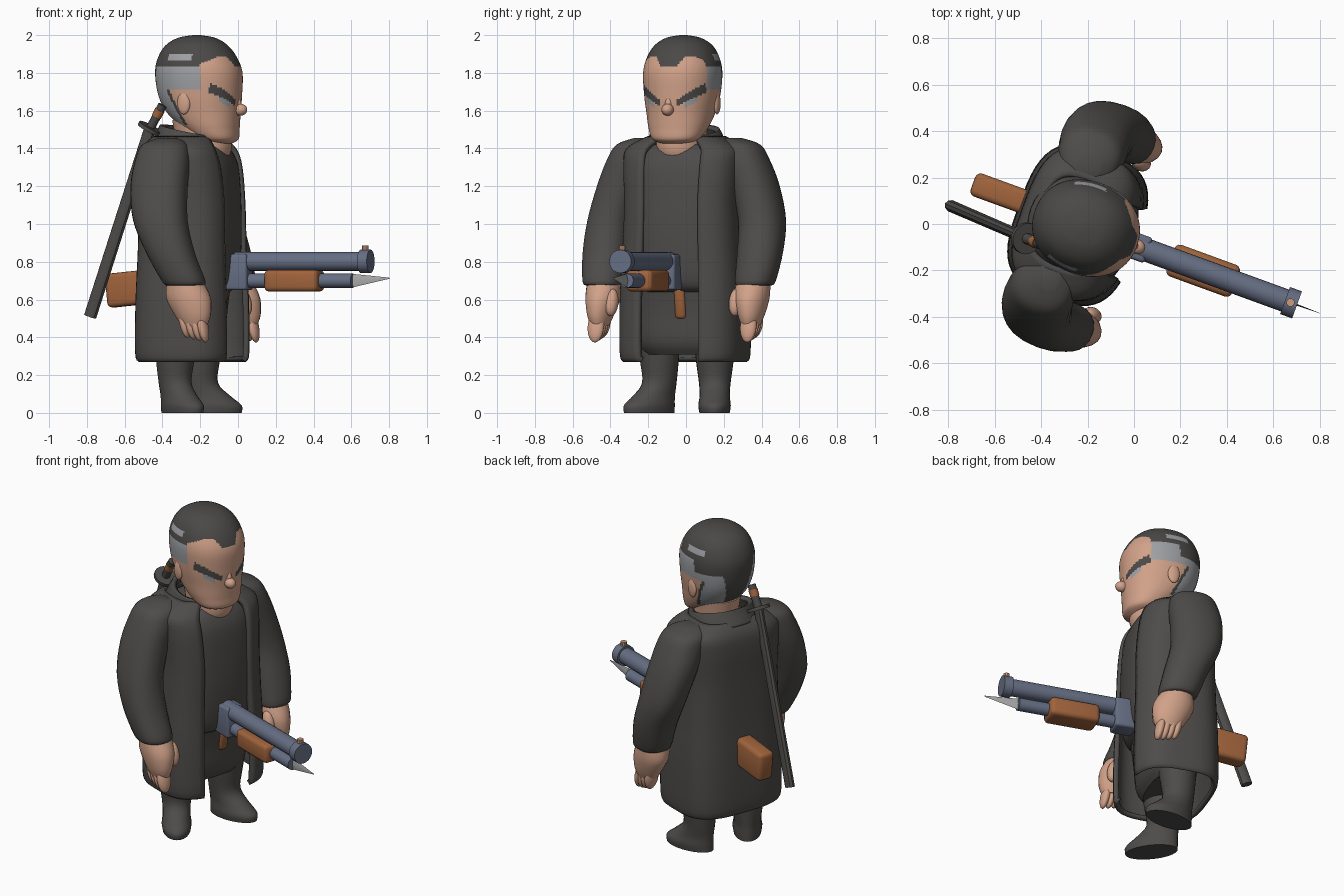
import bpy, bmesh, math
from mathutils import Matrix, Vector

if "Cube" in bpy.data.objects:
    bpy.data.objects.remove(bpy.data.objects["Cube"])

# The figure is built facing local +x, then turned and placed
PLACE = Matrix.Translation((-0.2, -0.02, 0)) @ Matrix.Rotation(math.radians(-20), 4, "Z")


def material(name, r, g, b):
    m = bpy.data.materials.new(name)
    m.use_nodes = True
    m.diffuse_color = (r, g, b, 1)
    m.node_tree.nodes["Principled BSDF"].inputs["Base Color"].default_value = (r, g, b, 1)
    return m


CLOTH = material("charcoal cloth", 0.075, 0.072, 0.068)
HAIR = material("dark hair", 0.068, 0.066, 0.063)
GREY = material("grey hair", 0.34, 0.35, 0.37)
SKIN = material("skin", 0.64, 0.36, 0.25)
WOOD = material("wood", 0.35, 0.125, 0.045)
STEEL = material("blue steel", 0.13, 0.155, 0.225)
BLADE = material("bright blade", 0.4, 0.4, 0.4)
BRASS = material("copper", 0.6, 0.34, 0.2)


def finish(name, bm, mats, matrix=Matrix(), angle=45):
    bm.transform(PLACE @ matrix)
    mesh = bpy.data.meshes.new(name)
    bm.to_mesh(mesh)
    bm.free()
    for m in mats:
        mesh.materials.append(m)
    ob = bpy.data.objects.new(name, mesh)
    bpy.context.scene.collection.objects.link(ob)
    bpy.ops.object.select_all(action="DESELECT")
    ob.select_set(True)
    bpy.context.view_layer.objects.active = ob
    bpy.ops.object.shade_smooth_by_angle(angle=math.radians(angle))
    return ob


def spline(keys, steps):
    """Catmull-Rom through tuples of numbers."""
    out = []
    last = len(keys) - 1
    for i in range(last):
        k = [keys[max(0, min(last, i + d))] for d in (-1, 0, 1, 2)]
        for s in range(steps):
            t = s / steps
            out.append([b + 0.5 * t * (c - a + t * (2*a - 5*b + 4*c - d + t * (3*(b - c) + d - a)))
                        for a, b, c, d in zip(*k)])
    return out + [list(keys[-1])]


def loft(name, keys, mats, n=28, steps=4, power=1.0, gap=0, tilt=0, thick=0, rule=None, matrix=Matrix()):
    """Stack of horizontal ovals (z, x, y, half depth, half width), rising; gap leaves the front open."""
    bm = bmesh.new()
    g = math.radians(gap)
    count = n + 1 if gap else n
    rings = []
    for z, x, y, a, b in spline(keys, steps):
        ring = []
        for i in range(count):
            t = g + (2 * math.pi - 2 * g) * i / n
            c, s = math.cos(t), math.sin(t)
            px = x + a * math.copysign(abs(c) ** power, c)
            py = y + b * math.copysign(abs(s) ** power, s)
            ring.append(bm.verts.new((px, py, z - tilt * px)))
        rings.append(ring)
    for lo, hi in zip(rings, rings[1:]):
        for i in range(n):
            j = (i + 1) % count
            bm.faces.new((lo[i], lo[j], hi[j], hi[i]))
    if not gap:
        bm.faces.new(rings[0][::-1])
        bm.faces.new(rings[-1])
    if rule:
        for f in bm.faces:
            f.material_index = rule(f.calc_center_median())
    ob = finish(name, bm, mats, matrix)
    if thick:
        mod = ob.modifiers.new("thickness", "SOLIDIFY")
        mod.thickness = thick
        mod.offset = -1
    return ob


def rod(name, p, q, r1, r2, mat, n=20, squash=(1, 1)):
    p, q = Vector(p), Vector(q)
    d = q - p
    bm = bmesh.new()
    bmesh.ops.create_cone(bm, cap_ends=True, segments=n, radius1=r1, radius2=r2, depth=d.length)
    m = Matrix.Translation((p + q) / 2) @ d.to_track_quat("Z", "Y").to_matrix().to_4x4()
    return finish(name, bm, [mat], m @ Matrix.Diagonal((*squash, 1, 1)), 35)


def box(name, centre, size, mat, bevel=0.02, pitch=0):
    bm = bmesh.new()
    bmesh.ops.create_cube(bm, size=1, matrix=Matrix.Diagonal((*size, 1)))
    bmesh.ops.bevel(bm, geom=bm.edges[:], offset=bevel, segments=3, profile=0.5, affect="EDGES")
    return finish(name, bm, [mat], Matrix.Translation(centre) @ Matrix.Rotation(pitch, 4, "Y"))


def blob(name, centre, size, mat, turn=0):
    bm = bmesh.new()
    bmesh.ops.create_uvsphere(bm, u_segments=20, v_segments=12, radius=1)
    m = Matrix.Translation(centre) @ Matrix.Rotation(turn, 4, "Y") @ Matrix.Diagonal((*size, 1))
    return finish(name, bm, [mat], m, 60)


# Head colours: 0 skin, 1 dark hair, 2 grey hair
def head_colour(p):
    side = abs(p.y)
    temple = 0.11 if p.y > 0 else 0.068
    if p.x > temple:
        brow = 1.64 + 0.6 * (side - 0.045)
        if 0.045 < side < 0.175 and abs(p.z - brow) < 0.015 + 0.09 * (side - 0.045):
            return 1
        if 0.085 < side < 0.14 and brow - 0.05 < p.z < brow:
            return 2
        hairline = 1.835 + 0.05 * min(max(side - 0.045, 0) / 0.035, 1) - 0.6 * max(side - 0.13, 0)
        return 1 if p.z > hairline else 0
    if p.z > 1.835:
        streak = abs(p.z - 1.885) < 0.016 and side > 0.12 and -0.12 < p.x < 0.02
        return 2 if streak else 1
    ear_line = -0.075 + 0.5 * (1.64 - p.z)
    edge = temple if p.z > 1.71 else ear_line
    if p.x > edge or p.z < 1.52:
        return 0
    if p.z < 1.71 and p.x > edge - 0.02:
        return 1
    if p.y > 0 and p.z > 1.76 and p.x < -0.06:
        return 1
    return 2 if side > 0.09 + 0.25 * (p.z - 1.72) else 1


loft("head", [(1.425, 0.11, 0, 0.06, 0.07), (1.45, 0.10, 0, 0.105, 0.125), (1.51, 0.06, 0, 0.15, 0.157),
              (1.59, 0.02, 0, 0.195, 0.178), (1.68, 0, 0, 0.222, 0.195), (1.8, -0.008, 0, 0.232, 0.203),
              (1.88, -0.015, 0, 0.21, 0.187), (1.945, -0.02, 0, 0.165, 0.15), (1.985, -0.02, 0, 0.1, 0.09),
              (2.0, -0.02, 0, 0.02, 0.02)],
     [SKIN, HAIR, GREY], n=140, steps=11, power=0.93, rule=head_colour)
loft("neck", [(1.3, -0.02, 0, 0.14, 0.13), (1.4, 0.02, 0, 0.15, 0.13), (1.55, 0, 0, 0.15, 0.14)], [SKIN])
blob("nose", (0.225, 0, 1.605), (0.038, 0.032, 0.032), SKIN)
blob("nose_bridge", (0.205, 0, 1.64), (0.025, 0.02, 0.05), SKIN, -0.3)

# Coat open at the front, with shirt, collar and trousers
loft("coat", [(0.27, -0.045, 0, 0.25, 0.315), (0.32, -0.045, 0, 0.268, 0.333), (0.6, -0.045, 0, 0.265, 0.333),
              (0.85, -0.045, 0, 0.255, 0.32), (1.1, -0.045, 0, 0.25, 0.31), (1.3, -0.055, 0, 0.24, 0.32),
              (1.4, -0.065, 0, 0.215, 0.31), (1.465, -0.07, 0, 0.16, 0.2)],
     [CLOTH], n=44, power=0.64, gap=20, thick=0.03)
loft("shirt", [(0.64, -0.03, 0, 0.16, 0.24), (0.7, -0.03, 0, 0.21, 0.26), (0.95, -0.03, 0, 0.23, 0.265),
               (1.25, -0.035, 0, 0.222, 0.27), (1.36, -0.04, 0, 0.2, 0.25), (1.42, -0.05, 0, 0.17, 0.18)],
     [CLOTH], n=36, power=0.75)
loft("trousers", [(0.31, -0.06, 0, 0.12, 0.22), (0.38, -0.05, 0, 0.15, 0.26), (0.55, -0.04, 0, 0.155, 0.27),
                  (0.75, -0.03, 0, 0.18, 0.26)], [CLOTH], power=0.8)
loft("collar", [(1.39, -0.06, 0, 0.2, 0.22), (1.45, -0.05, 0, 0.18, 0.2), (1.485, -0.04, 0, 0.175, 0.185)],
     [CLOTH], gap=42, tilt=0.2, thick=0.03)

for s, side, back, splay, reach in ((1, "left", -0.05, 0.33, -0.025), (-1, "right", -0.075, 0.6, 0)):
    blob(side + "_ear", (-0.025, s * 0.187, 1.64), (0.036, 0.016, 0.06), SKIN)
    # Sleeve from cuff to squared shoulder
    loft(side + "_sleeve", [(0.675, 0.065 + reach, s * 0.42, 0.095, 0.09), (0.7, 0.06 + reach, s * 0.425, 0.115, 0.105),
                            (0.85, -0.01, s * 0.435, 0.128, 0.118), (1.02, -0.07, s * 0.425, 0.145, 0.12),
                            (1.2, -0.095, s * 0.375, 0.152, 0.125), (1.34, -0.095, s * 0.32, 0.145, 0.125),
                            (1.42, -0.095, s * 0.285, 0.12, 0.11), (1.455, -0.09, s * 0.25, 0.05, 0.05)],
         [CLOTH], n=24, power=0.88)
    # Hand with curled fingers and a thumb
    loft(side + "_palm", [(0.46, 0.12 + reach, s * 0.42, 0.07, 0.045), (0.52, 0.11 + reach, s * 0.42, 0.1, 0.068),
                          (0.61, 0.085 + reach, s * 0.415, 0.122, 0.09), (0.7, 0.065 + reach, s * 0.415, 0.095, 0.09)],
         [SKIN], n=20)
    for i in range(4):
        x = 0.068 + reach + 0.034 * i
        blob(f"{side}_finger_{i + 1}", (x, s * 0.425, 0.48 - 0.008 * i), (0.027, 0.045, 0.085), SKIN, -0.2)
    blob(side + "_thumb", (0.145 + reach, s * 0.345, 0.585), (0.04, 0.036, 0.075), SKIN, -0.25)
    # Trouser leg and boot, toes turned outward
    stance = Matrix.Translation((back, s * 0.165, 0)) @ Matrix.Rotation(s * splay, 4, "Z")
    loft(side + "_leg", [(0, 0.055, 0, 0.155, 0.08), (0.04, 0.055, 0, 0.155, 0.086), (0.09, 0.025, 0, 0.125, 0.08),
                         (0.16, -0.01, 0, 0.095, 0.084), (0.28, -0.01, 0, 0.105, 0.1),
                         (0.5, 0, 0, 0.13, 0.12), (0.75, 0, 0, 0.14, 0.12)],
         [CLOTH], n=24, matrix=stance)

# Long gun carried level through the waist
box("gun_receiver", (0.215, 0, 0.745), (0.13, 0.115, 0.19), STEEL, 0.015)
rod("gun_barrel", (0.2, 0, 0.802), (0.95, 0, 0.802), 0.05, 0.05, STEEL)
rod("gun_muzzle", (0.905, 0, 0.802), (0.96, 0, 0.802), 0.062, 0.062, STEEL)
rod("gun_tube", (0.2, 0, 0.7), (0.86, 0, 0.7), 0.038, 0.038, STEEL)
rod("gun_sight", (0.93, 0, 0.855), (0.93, 0, 0.885), 0.018, 0.018, BRASS, 10)
box("gun_foregrip", (0.53, 0, 0.7), (0.3, 0.145, 0.115), WOOD, 0.025)
rod("bayonet", (0.85, 0, 0.7), (1.065, 0, 0.713), 0.037, 0.003, BLADE, 4, (0.2, 1))
box("gun_grip", (0.095, 0.03, 0.59), (0.08, 0.06, 0.18), WOOD, 0.02, 0.15)
box("gun_stock", (-0.38, 0.015, 0.66), (0.29, 0.105, 0.18), WOOD, 0.025, -0.1)

# Sheathed sword slung on the back
top, guard, tip = (-0.165, -0.13, 1.63), (-0.235, -0.13, 1.505), (-0.58, -0.11, 0.51)
rod("sword_handle", top, guard, 0.024, 0.024, HAIR, 12)
axis = (Vector(top) - Vector(guard)).normalized() * 0.01
band = Vector(top).lerp(Vector(guard), 0.35)
rod("sword_band", band - axis * 2, band + axis * 2, 0.027, 0.027, WOOD, 12)
rod("sword_guard", Vector(guard) - axis, Vector(guard) + axis, 0.068, 0.068, CLOTH, 20)
rod("sword_sheath", guard, tip, 0.034, 0.036, CLOTH, 10, (0.75, 1))
